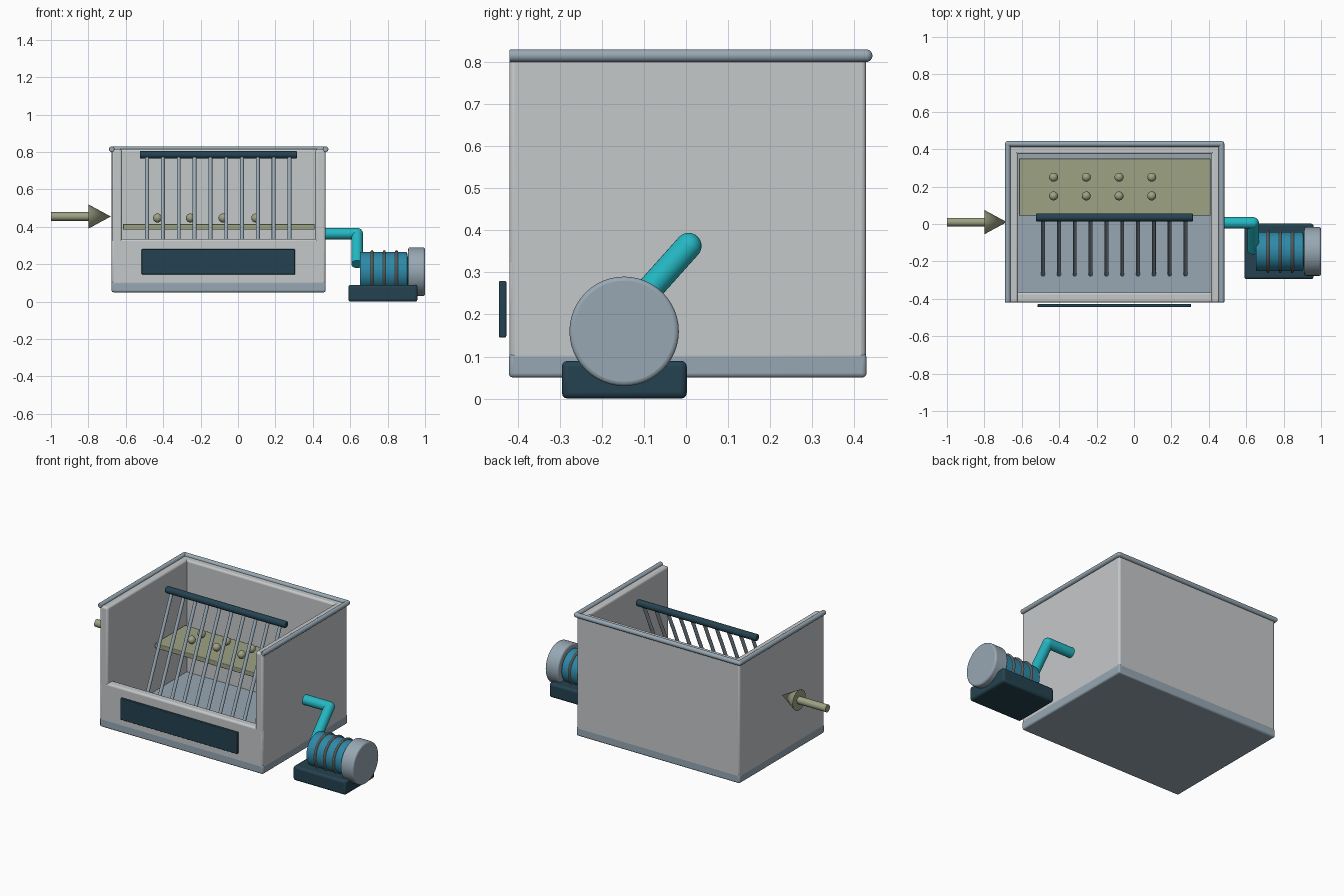
import bpy
import bmesh
from math import radians
from mathutils import Vector

cube = bpy.data.objects.get("Cube")
if cube:
    bpy.data.objects.remove(cube, do_unlink=True)


def material(name, r, g, b):
    m = bpy.data.materials.new(name)
    m.use_nodes = True
    m.diffuse_color = (r, g, b, 1)
    m.node_tree.nodes["Principled BSDF"].inputs["Base Color"].default_value = (r, g, b, 1)
    return m


PALE = material("pale_grey", 0.56, 0.58, 0.59)
STEEL = material("blue_grey_steel", 0.31, 0.39, 0.45)
NAVY = material("dark_navy", 0.018, 0.055, 0.08)
OLIVE = material("olive", 0.34, 0.36, 0.23)
TEAL = material("teal", 0.018, 0.48, 0.55)
BLUE = material("motor_blue", 0.027, 0.25, 0.39)
RING = material("warm_grey", 0.36, 0.34, 0.32)


def finish(obj, name, mat, bevel=0):
    obj.name = name
    obj.data.materials.append(mat)
    if bevel:
        mod = obj.modifiers.new("bevel", "BEVEL")
        mod.width = bevel
        mod.segments = 3
        mod.limit_method = 'ANGLE'
    bpy.ops.object.select_all(action='DESELECT')
    obj.select_set(True)
    bpy.context.view_layer.objects.active = obj
    bpy.ops.object.shade_smooth_by_angle(angle=radians(35))
    return obj


def box(name, x, y, z, mat, bevel=0.012):
    """Box given by its (min, max) on each axis."""
    bpy.ops.mesh.primitive_cube_add(size=1)
    obj = bpy.context.object
    mid = Vector([(a + b) / 2 for a, b in (x, y, z)])
    size = [b - a for a, b in (x, y, z)]
    for v in obj.data.vertices:
        v.co = Vector([c * s for c, s in zip(v.co, size)])
    obj.location = mid
    return finish(obj, name, mat, bevel)


def rod(name, start, end, r, mat, r_end=None, bevel=0, sides=24):
    """Cylinder or cone running between two points."""
    start, end = Vector(start), Vector(end)
    axis = end - start
    bm = bmesh.new()
    bmesh.ops.create_cone(bm, cap_ends=True, segments=sides, radius1=r,
                          radius2=r if r_end is None else r_end, depth=axis.length)
    mesh = bpy.data.meshes.new(name)
    bm.to_mesh(mesh)
    bm.free()
    obj = bpy.data.objects.new(name, mesh)
    bpy.context.collection.objects.link(obj)
    obj.location = (start + end) / 2
    obj.rotation_euler = axis.to_track_quat('Z', 'Y').to_euler()
    return finish(obj, name, mat, bevel)


def ball(name, loc, r, mat):
    bpy.ops.mesh.primitive_uv_sphere_add(segments=20, ring_count=12, radius=r, location=loc)
    return finish(bpy.context.object, name, mat)


# Open tank: base, tall sides and back, low front
LEFT, RIGHT, FRONT, BACK = -0.675, 0.468, -0.42, 0.428
WALL, LOW, HIGH = 0.055, 0.09, 0.815
box("tank_base", (LEFT - 0.001, RIGHT + 0.001), (FRONT - 0.001, BACK + 0.001),
    (0.05, 0.108), STEEL, 0.01)
box("right_wall", (LEFT, LEFT + WALL), (FRONT, BACK), (LOW, HIGH), PALE)
box("left_wall", (RIGHT - WALL, RIGHT), (FRONT, BACK), (LOW, HIGH), PALE)
box("back_wall", (LEFT, RIGHT), (BACK - WALL, BACK), (LOW, HIGH), PALE)
box("front_wall", (LEFT, RIGHT), (FRONT, FRONT + WALL), (LOW, 0.335), PALE)
box("front_panel", (-0.515, 0.305), (-0.445, -0.427), (0.145, 0.28), NAVY, 0.004)

# Rim rails around three sides
for side, x in (("right", LEFT), ("left", RIGHT)):
    rod(side + "_rim", (x, FRONT, HIGH), (x, BACK, HIGH), 0.015, STEEL, bevel=0.004)
    ball(side + "_rim_corner", (x, BACK, HIGH), 0.015, STEEL)
rod("back_rim", (LEFT, BACK, HIGH), (RIGHT, BACK, HIGH), 0.015, STEEL)

# Slanted bar screen hanging from a top bar
rod("screen_top_bar", (-0.525, 0.035, 0.785), (0.315, 0.035, 0.785), 0.021, NAVY, bevel=0.006)
for i in range(10):
    x = -0.486 + i * 0.0846
    rod(f"screen_bar_{i + 1}", (x, 0.035, 0.785), (x, -0.27, 0.105), 0.0105, STEEL, sides=16)

# Shelf with two rows of balls
box("shelf", (-0.615, 0.41), (0.045, 0.35), (0.385, 0.415), OLIVE, 0.004)
for row, y in enumerate((0.15, 0.25)):
    for i in range(4):
        ball(f"shelf_ball_{row + 1}_{i + 1}", (-0.43 + i * 0.175, y, 0.447), 0.024, OLIVE)

# Inlet arrow
rod("arrow_shaft", (-1, 0.01, 0.455), (-0.79, 0.01, 0.455), 0.023, OLIVE)
rod("arrow_head", (-0.8, 0.01, 0.455), (-0.68, 0.01, 0.455), 0.065, OLIVE, r_end=0)

# Pump: foot, motor body, cooling rings, end cap
AXIS_Y, AXIS_Z = -0.147, 0.16
box("pump_foot", (0.59, 0.96), (-0.295, 0.002), (0, 0.09), NAVY, 0.014)
rod("motor_body", (0.652, AXIS_Y, AXIS_Z), (0.905, AXIS_Y, AXIS_Z), 0.105, BLUE,
    bevel=0.008, sides=48)
rod("motor_cap", (0.91, AXIS_Y, AXIS_Z), (1, AXIS_Y, AXIS_Z), 0.13, STEEL, bevel=0.01, sides=48)
rod("motor_shaft", (0.89, AXIS_Y, AXIS_Z), (0.92, AXIS_Y, AXIS_Z), 0.08, BLUE)
for i in range(3):
    bpy.ops.mesh.primitive_torus_add(location=(0.717 + i * 0.065, AXIS_Y, AXIS_Z),
                                     rotation=(0, radians(90), 0), major_radius=0.107,
                                     minor_radius=0.008, major_segments=48, minor_segments=10)
    finish(bpy.context.object, f"motor_ring_{i + 1}", RING)

# Elbow pipe from the tank to the pump
elbow = (0.637, 0.006, 0.363)
rod("pipe_outlet", (0.46, 0.006, 0.363), elbow, 0.031, TEAL)
rod("pipe_drop", elbow, (0.637, -0.14, 0.2), 0.031, TEAL)
ball("pipe_elbow", elbow, 0.031, TEAL)
